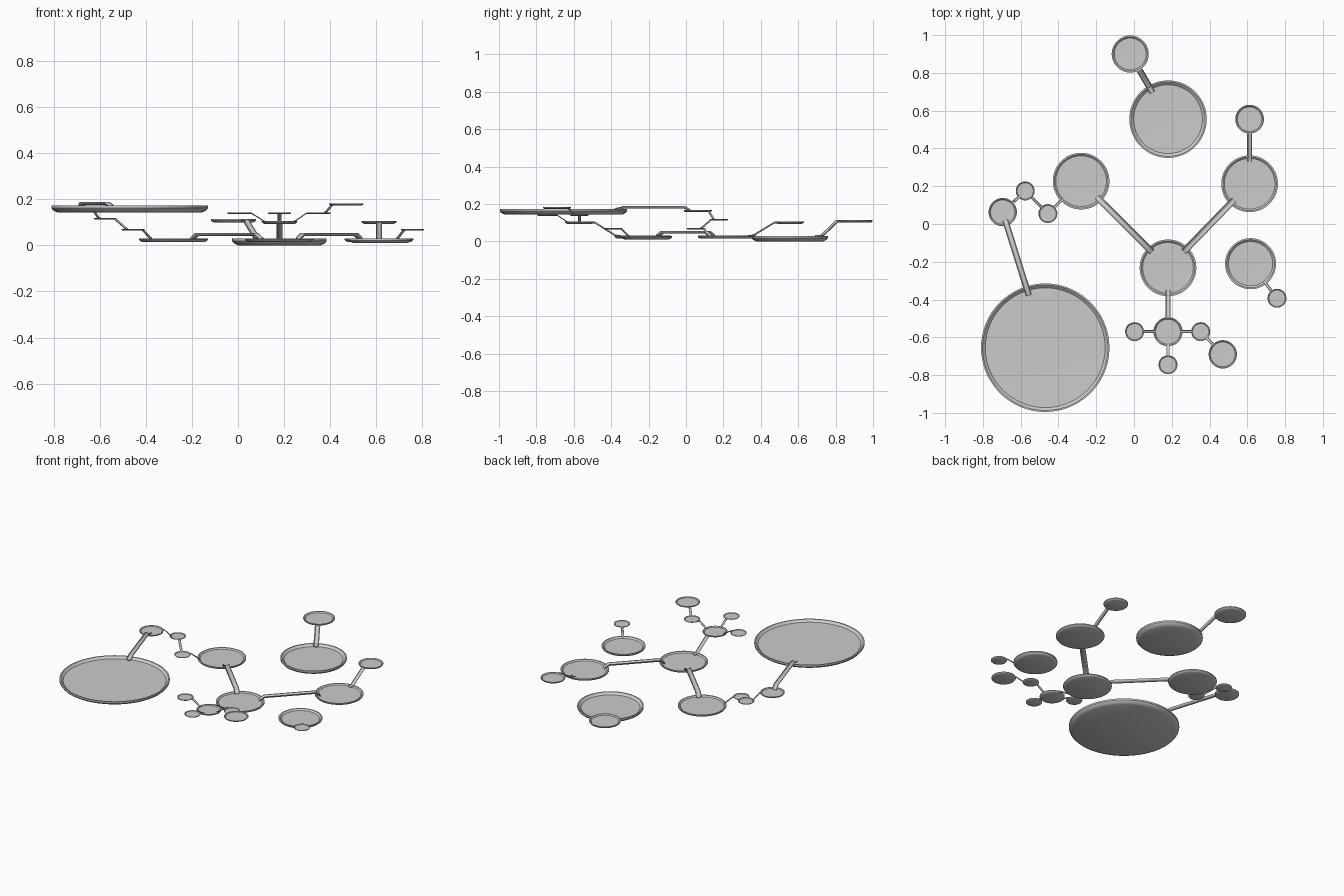
import bpy, bmesh, math
from mathutils import Vector

if "Cube" in bpy.data.objects:
    bpy.data.objects.remove(bpy.data.objects["Cube"])


def finish(bm, name):
    bmesh.ops.remove_doubles(bm, verts=bm.verts, dist=1e-6)
    bmesh.ops.recalc_face_normals(bm, faces=bm.faces)
    me = bpy.data.meshes.new(name)
    bm.to_mesh(me)
    bm.free()
    ob = bpy.data.objects.new(name, me)
    bpy.context.collection.objects.link(ob)
    bpy.ops.object.select_all(action='DESELECT')
    ob.select_set(True)
    bpy.context.view_layer.objects.active = ob
    bpy.ops.object.shade_smooth_by_angle(angle=math.radians(35))
    return ob


# Shallow basin: lathed dish with a tapered underside and a thin raised lip
def basin(name, x, y, r, z0, z1, segs=72):
    t = z1 - z0
    lip = min(0.008, r * 0.07)
    low = r - t * 0.9
    prof = [(0, 0), (low, 0), (r - t * 0.25, t * 0.3), (r, t * 0.62), (r, t),
            (r - lip, t), (r - lip - t * 0.5, t * 0.55), (0, t * 0.5)]
    bm = bmesh.new()
    vs = [bm.verts.new((x + a, y, z0 + h)) for a, h in prof]
    es = [bm.edges.new(p) for p in zip(vs, vs[1:])]
    bmesh.ops.spin(bm, geom=vs + es, cent=(x, y, 0), axis=(0, 0, 1),
                   angle=math.tau, steps=segs)
    finish(bm, name)


# Open trough: half-round channel section swept along a bent path
def trough(name, path, w):
    h = w * 0.38
    angs = [math.pi * i / 8 for i in range(9)]
    sec = [(math.cos(a) * w / 2, -math.sin(a) * h) for a in angs]
    sec += [(math.cos(a) * w * 0.36, -math.sin(a) * h * 0.62) for a in reversed(angs)]
    d = path[-1] - path[0]
    side = Vector((-d.y, d.x, 0)).normalized()
    bm = bmesh.new()
    rings = [[bm.verts.new(p + side * a + Vector((0, 0, b))) for a, b in sec] for p in path]
    n = len(sec)
    for r0, r1 in zip(rings, rings[1:]):
        for i in range(n):
            j = (i + 1) % n
            bm.faces.new((r0[i], r0[j], r1[j], r1[i]))
    for r in (rings[0], rings[-1]):   # end caps
        for i in range(8):
            bm.faces.new((r[i], r[i + 1], r[n - 2 - i], r[n - 1 - i]))
    finish(bm, name)


# name: x, y, radius, bottom, top
B = {
    "great_basin": (-0.47, -0.655, 0.34, 0.143, 0.173),
    "rear_basin": (0.18, 0.555, 0.205, 0.0, 0.03),
    "rear_upper": (-0.02, 0.90, 0.098, 0.100, 0.114),
    "right_basin": (0.612, 0.213, 0.15, 0.015, 0.031),
    "right_upper": (0.612, 0.555, 0.076, 0.094, 0.106),
    "left_basin": (-0.28, 0.227, 0.15, 0.015, 0.031),
    "centre_basin": (0.18, -0.232, 0.15, 0.015, 0.031),
    "side_basin": (0.617, -0.21, 0.135, 0.010, 0.030),
    "side_upper": (0.757, -0.393, 0.05, 0.064, 0.071),
    "front_hub": (0.18, -0.57, 0.077, 0.094, 0.106),
    "front_cup_left": (0.003, -0.57, 0.05, 0.136, 0.143),
    "front_cup_right": (0.353, -0.57, 0.05, 0.136, 0.143),
    "front_cup_front": (0.18, -0.745, 0.05, 0.136, 0.143),
    "front_top_cup": (0.47, -0.69, 0.075, 0.174, 0.183),
    "left_step_low": (-0.456, 0.055, 0.05, 0.064, 0.071),
    "left_step_mid": (-0.576, 0.175, 0.05, 0.112, 0.119),
    "left_step_top": (-0.695, 0.063, 0.075, 0.156, 0.167),
}
for name, v in B.items():
    basin(name, *v)


def along(a, b):
    pa, pb = Vector(B[a][:2] + (0,)), Vector(B[b][:2] + (0,))
    L = (pb - pa).length
    u = (pb - pa) / L
    return L, lambda s, z: pa + u * s + Vector((0, 0, z))


# Spillways: upper basin down into lower basin
for lo, hi, w in [
    ("rear_basin", "rear_upper", 0.034), ("right_basin", "right_upper", 0.027),
    ("centre_basin", "front_hub", 0.027), ("side_basin", "side_upper", 0.016),
    ("front_hub", "front_cup_left", 0.016), ("front_hub", "front_cup_right", 0.016),
    ("front_hub", "front_cup_front", 0.016), ("front_cup_right", "front_top_cup", 0.016),
    ("left_basin", "left_step_low", 0.016), ("left_step_low", "left_step_mid", 0.016),
    ("left_step_mid", "left_step_top", 0.016),
]:
    L, p = along(lo, hi)
    rl, zl, rh, zh = B[lo][2], B[lo][4], B[hi][2], B[hi][4]
    inset = w * (1.2 if w > 0.02 else 0.8)
    edge = L - rh
    trough(f"spillway_{lo}_to_{hi}",
           [p(rl - inset, zl + 0.003), p(rl - 0.006, zl + 0.005),
            p(edge - 0.006, zh), p(edge + 0.008, zh)], w)

# Bridges: raised level channels joining two basins
for a, b, w, z in [("left_basin", "centre_basin", 0.036, 0.055),
                   ("right_basin", "centre_basin", 0.036, 0.055),
                   ("left_step_top", "great_basin", 0.033, 0.188)]:
    L, p = along(a, b)
    ra, rb = B[a][2], B[b][2]
    ia, ib = (0.03, 0.05) if b == "great_basin" else (0.03, 0.03)
    trough(f"bridge_{a}_to_{b}",
           [p(ra - ia, B[a][4] + 0.004), p(ra, z), p(L - rb, z),
            p(L - rb + ib, B[b][4] + 0.004)], w)
